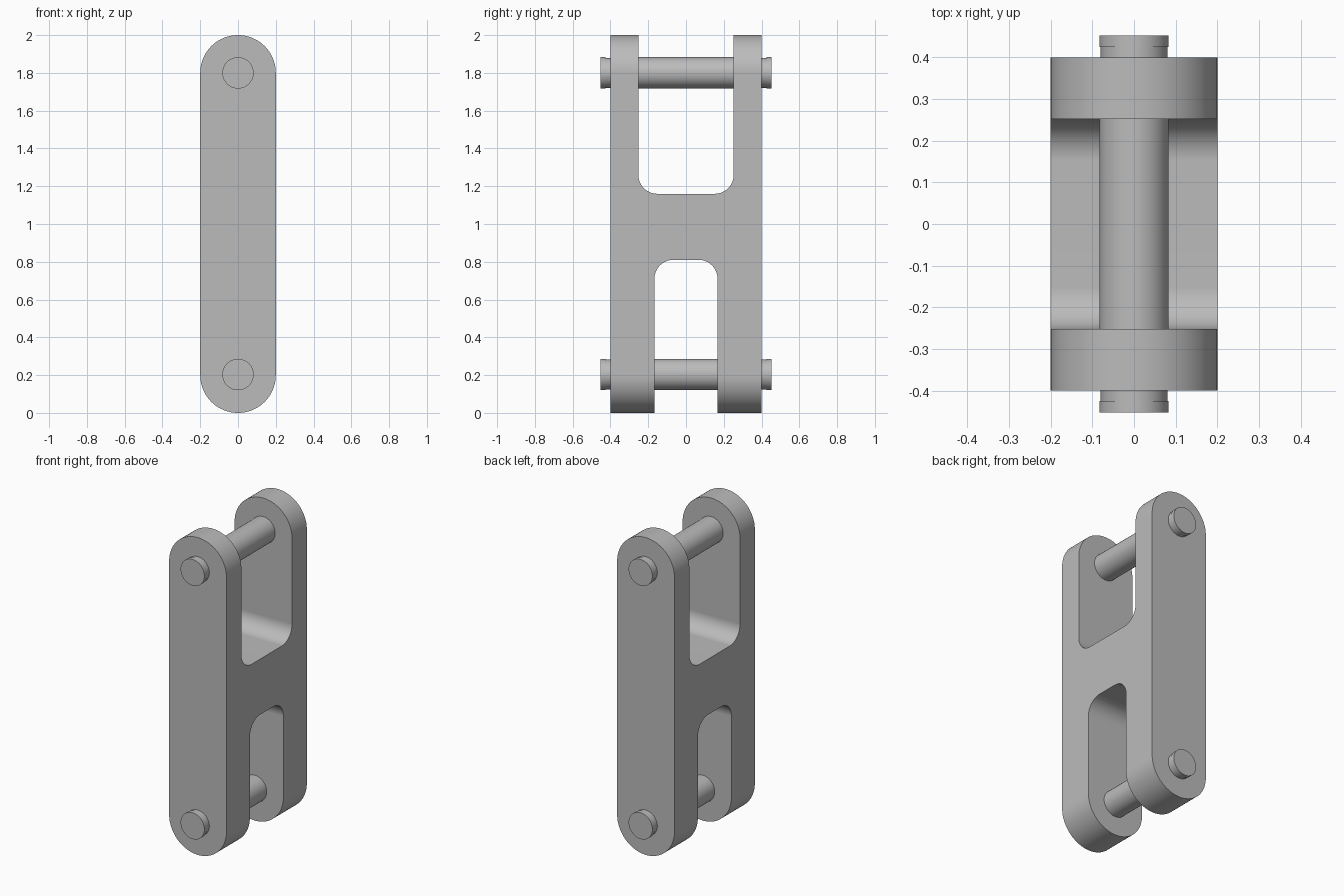
import bpy, bmesh, math
from mathutils import Vector

old = bpy.data.objects.get("Cube")
if old:
    bpy.data.objects.remove(old, do_unlink=True)

steel = bpy.data.materials.new("steel grey")
steel.use_nodes = True
GREY = (0.5, 0.5, 0.5, 1)
steel.diffuse_color = GREY
steel.node_tree.nodes["Principled BSDF"].inputs["Base Color"].default_value = GREY


def arc(cx, cz, r, start, end, steps):
    """Points along an arc, angles in degrees."""
    angles = [math.radians(start + (end - start) * i / steps) for i in range(steps + 1)]
    return [(cx + r * math.cos(a), cz + r * math.sin(a)) for a in angles]


def extrude(name, points, axis, depth):
    """Prism from a profile, centred along the x or y axis."""
    place = (lambda p, d: Vector((d, *p))) if axis == "x" else (lambda p, d: Vector((p[0], d, p[1])))
    bm = bmesh.new()
    face = bm.faces.new([bm.verts.new(place(p, -depth / 2)) for p in points])
    result = bmesh.ops.extrude_face_region(bm, geom=[face])
    moved = [v for v in result["geom"] if isinstance(v, bmesh.types.BMVert)]
    bmesh.ops.translate(bm, verts=moved, vec=place((0, 0), depth))
    bmesh.ops.recalc_face_normals(bm, faces=bm.faces)
    return make(name, bm)


def make(name, bm):
    mesh = bpy.data.meshes.new(name)
    bm.to_mesh(mesh)
    bm.free()
    mesh.materials.append(steel)
    obj = bpy.data.objects.new(name, mesh)
    bpy.context.collection.objects.link(obj)
    return obj


def activate(obj):
    bpy.ops.object.select_all(action="DESELECT")
    obj.select_set(True)
    bpy.context.view_layer.objects.active = obj


def smooth(obj):
    activate(obj)
    bpy.ops.object.shade_smooth_by_angle(angle=math.radians(30))
    obj.modifiers.new("flat face normals", "WEIGHTED_NORMAL").keep_sharp = True


def slot(half, floor, outer, radius=0.1):
    """Filleted slot cutter; the outer end lies beyond the link."""
    s = 1 if outer > floor else -1
    z = floor + s * radius
    c = half - radius
    points = [(half, outer)] + arc(c, z, radius, 0, -90 * s, 16)
    points += arc(-c, z, radius, -90 * s, -180 * s, 16) + [(-half, outer)]
    return extrude("slot_cutter", points, "x", 1)


def pin(name, z):
    """Round pin with a narrow neck behind each end head."""
    rings = [(0.453, 0.083), (0.425, 0.083), (0.425, 0.08), (0.39, 0.08), (0.39, 0.083)]
    rings = [(-y, r) for y, r in rings] + rings[::-1]
    bm = bmesh.new()
    loops = []
    for y, r in rings:
        loops.append([bm.verts.new((px, y, pz)) for px, pz in arc(0, z, r, 0, 360, 64)[:-1]])
    for a, b in zip(loops, loops[1:]):
        for i in range(len(a)):
            bm.faces.new((a[i - 1], a[i], b[i], b[i - 1]))
    bm.faces.new(loops[0])
    bm.faces.new(loops[-1])
    bmesh.ops.recalc_face_normals(bm, faces=bm.faces)
    smooth(make(name, bm))


# Round-ended body with an open slot at each end
outline = arc(0, 1.8, 0.2, 0, 180, 48) + arc(0, 0.2, 0.2, 180, 360, 48)
body = extrude("link_body", outline, "y", 0.8)
for half, floor, outer in ((0.252, 1.16, 2.2), (0.167, 0.81, -0.2)):
    cutter = slot(half, floor, outer)
    cutter.hide_render = True
    cut = body.modifiers.new("slot", "BOOLEAN")
    cut.operation, cut.solver, cut.object = "DIFFERENCE", "EXACT", cutter
    activate(body)
    bpy.ops.object.modifier_apply(modifier=cut.name)
    bpy.data.objects.remove(cutter, do_unlink=True)
smooth(body)

# Cross pins
pin("upper_pin", 1.8)
pin("lower_pin", 0.203)
